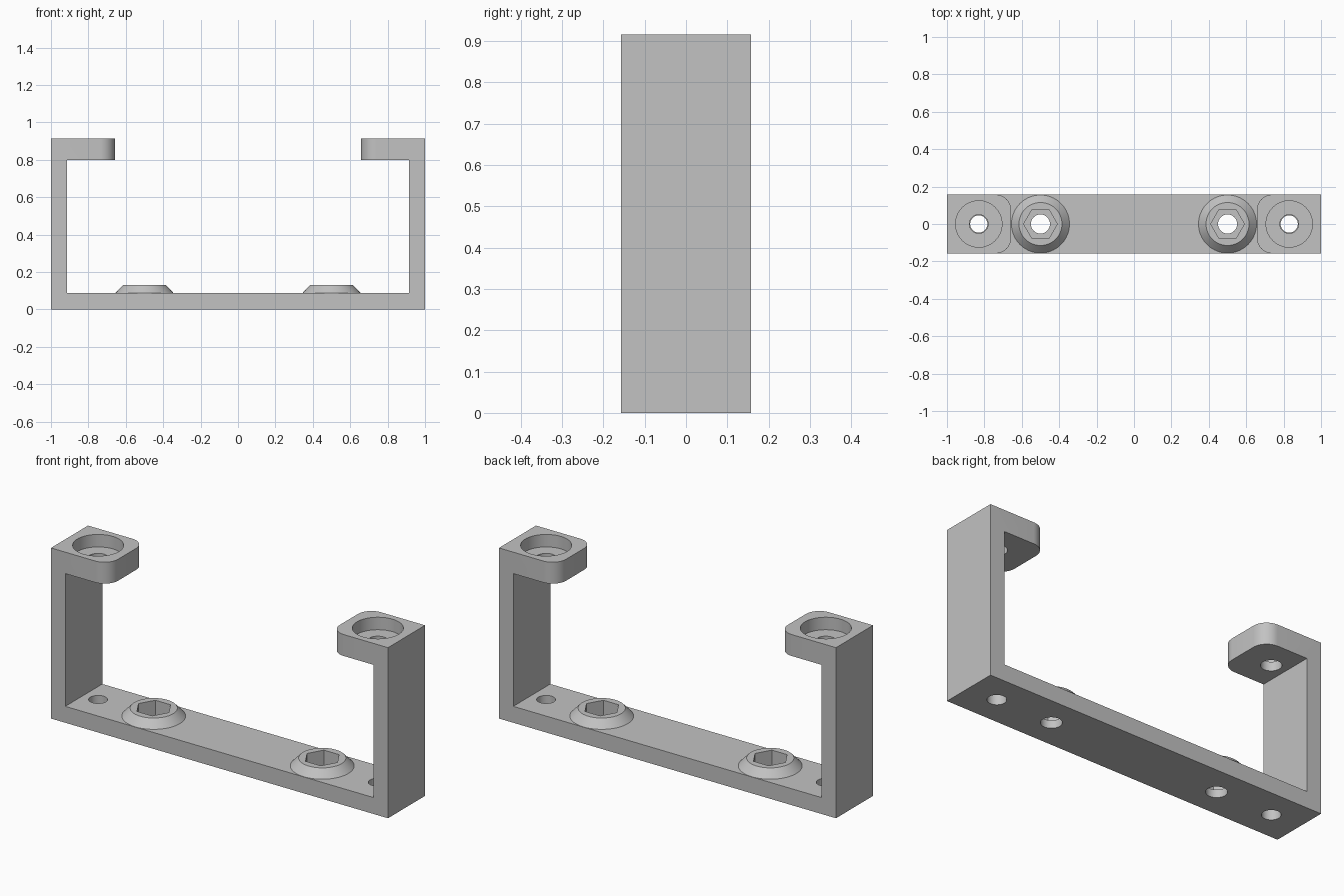
import bpy, bmesh, math
from mathutils import Matrix

if "Cube" in bpy.data.objects:
    bpy.data.objects.remove(bpy.data.objects["Cube"], do_unlink=True)

HALF_Y, TOP, BASE, WALL = 0.157, 0.915, 0.088, 0.915
ARM_Z, ARM_X = 0.80, 0.658
SCREW_X, END_X = 0.5, 0.83

grey = bpy.data.materials.new("satin_grey")
grey.use_nodes = True
colour = (0.54, 0.54, 0.54, 1)
grey.diffuse_color = colour
grey.node_tree.nodes["Principled BSDF"].inputs["Base Color"].default_value = colour


def finish(name, bm):
    bmesh.ops.recalc_face_normals(bm, faces=bm.faces)
    mesh = bpy.data.meshes.new(name)
    bm.to_mesh(mesh)
    bm.free()
    mesh.materials.append(grey)
    obj = bpy.data.objects.new(name, mesh)
    bpy.context.collection.objects.link(obj)
    return obj


def cone(name, x, z0, z1, r0, r1=None, sides=64):
    """Upright cylinder or cone between two heights."""
    bm = bmesh.new()
    bmesh.ops.create_cone(
        bm, cap_ends=True, segments=sides, radius1=r0,
        radius2=r0 if r1 is None else r1, depth=z1 - z0,
        matrix=Matrix.Translation((x, 0, (z0 + z1) / 2)) @ Matrix.Rotation(math.pi / 2, 4, 'Z'))
    return finish(name, bm)


def cut(obj, cutters):
    bpy.context.view_layer.objects.active = obj
    for c in cutters:
        mod = obj.modifiers.new("cut", 'BOOLEAN')
        mod.operation, mod.solver, mod.object = 'DIFFERENCE', 'EXACT', c
        bpy.ops.object.modifier_apply(modifier=mod.name)


# Bracket: C-shaped profile extruded across its width
half = [(1, 0), (1, TOP), (ARM_X, TOP), (ARM_X, ARM_Z), (WALL, ARM_Z), (WALL, BASE)]
profile = half + [(-x, z) for x, z in reversed(half)]
bm = bmesh.new()
face = bm.faces.new([bm.verts.new((x, -HALF_Y, z)) for x, z in profile])
side = bmesh.ops.extrude_face_region(bm, geom=[face])["geom"]
bmesh.ops.translate(bm, vec=(0, 2 * HALF_Y, 0),
                    verts=[v for v in side if isinstance(v, bmesh.types.BMVert)])

# Rounded vertical corners on the arm tips
tips = [e for e in bm.edges
        if all(abs(abs(v.co.x) - ARM_X) < 1e-4 for v in e.verts)
        and abs(e.verts[0].co.y - e.verts[1].co.y) < 1e-4]
bmesh.ops.bevel(bm, geom=tips, offset=0.08, segments=12, profile=0.5, affect='EDGES')
bracket = finish("bracket", bm)

parts, cutters = [bracket], []
for side_name, s in (("left", 1), ("right", -1)):
    # Raised screw seat with hexagonal socket
    seat = cone(side_name + "_screw_seat", s * SCREW_X, BASE - 0.002, 0.13, 0.157, 0.115)
    seat_cutters = [
        cone("socket_cutter", s * SCREW_X, 0.042, 0.3, 0.09, sides=6),
        cone("screw_hole_cutter", s * SCREW_X, -0.1, 0.2, 0.051)]
    cut(seat, seat_cutters)
    # Arm counterbore, arm hole and base hole
    end_cutters = [
        cone("counterbore_cutter", s * END_X, TOP - 0.067, 1.1, 0.124),
        cone("arm_hole_cutter", s * END_X, 0.7, 1.0, 0.05),
        cone("base_hole_cutter", s * END_X, -0.1, 0.2, 0.046)]
    cut(bracket, seat_cutters + end_cutters)
    cutters += seat_cutters + end_cutters
    parts.append(seat)

for c in cutters:
    bpy.data.objects.remove(c, do_unlink=True)

# Smooth the round walls, keep the hard edges
bpy.ops.object.select_all(action='DESELECT')
for p in parts:
    p.select_set(True)
bpy.context.view_layer.objects.active = bracket
bpy.ops.object.shade_smooth_by_angle(angle=math.radians(25))
